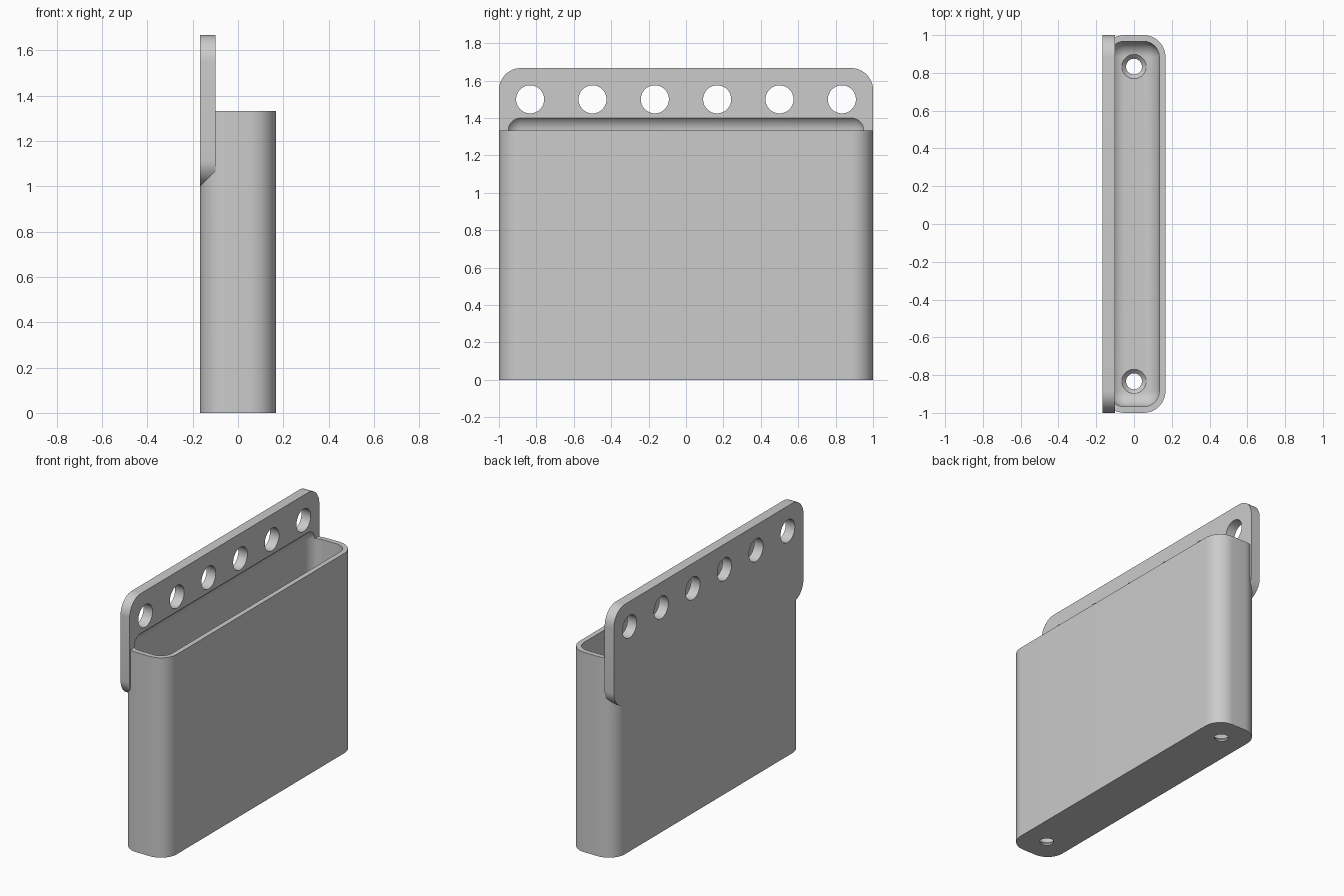
import bpy, bmesh
from mathutils import Matrix, Vector

if "Cube" in bpy.data.objects:
    bpy.data.objects.remove(bpy.data.objects["Cube"], do_unlink=True)

# Main dimensions
HALF_X, TOP, PLATE_TOP, PLATE_LOW = 0.167, 1.333, 1.667, 1.0
WALL, RADIUS, PLATE_X = 0.033, 0.117, -0.1
INNER = RADIUS - WALL

grey = bpy.data.materials.new("plain grey")
grey.use_nodes = True
colour = (0.6, 0.6, 0.6, 1)
grey.diffuse_color = colour
grey.node_tree.nodes["Principled BSDF"].inputs["Base Color"].default_value = colour


def to_object(name, bm):
    mesh = bpy.data.meshes.new(name)
    bm.normal_update()
    bm.to_mesh(mesh)
    bm.free()
    mesh.materials.append(grey)
    obj = bpy.data.objects.new(name, mesh)
    bpy.context.scene.collection.objects.link(obj)
    return obj


def rounded_box(name, low, high, radius, axis=None):
    """Box with edges along one axis rounded, or all edges if axis is None."""
    low, high = Vector(low), Vector(high)
    bm = bmesh.new()
    bmesh.ops.create_cube(bm, size=1)
    for v in bm.verts:
        v.co = (low + high) / 2 + v.co * (high - low)
    edges = [e for e in bm.edges
             if axis is None or abs((e.verts[0].co - e.verts[1].co)[axis]) > 1e-4]
    bmesh.ops.bevel(bm, geom=edges, offset=radius, segments=12,
                    profile=0.5, affect='EDGES', clamp_overlap=False)
    return to_object(name, bm)


def cone(name, centre, r1, r2, depth, axis='Z'):
    bm = bmesh.new()
    turn = Matrix.Rotation(1.5707963, 4, 'Y') if axis == 'X' else Matrix()
    bmesh.ops.create_cone(bm, cap_ends=True, segments=48, radius1=r1, radius2=r2,
                          depth=depth, matrix=Matrix.Translation(centre) @ turn)
    return to_object(name, bm)


def combine(target, tool, operation):
    mod = target.modifiers.new(operation.lower(), 'BOOLEAN')
    mod.operation, mod.solver, mod.object = operation, 'EXACT', tool
    bpy.context.view_layer.objects.active = target
    bpy.ops.object.modifier_apply(modifier=mod.name)
    bpy.data.objects.remove(tool, do_unlink=True)


# Tray body with the tall mounting plate on its -x side
holder = rounded_box("holder", (-HALF_X, -1, 0), (HALF_X, 1, TOP), RADIUS, axis=2)
plate = rounded_box("mounting_plate", (-HALF_X, -1, PLATE_LOW),
                    (PLATE_X, 1, PLATE_TOP), RADIUS, axis=0)
combine(holder, plate, 'UNION')

# Rounded pocket, which also scoops into the plate above the rim
pocket = rounded_box("pocket", (WALL - HALF_X, WALL - 1, WALL),
                     (HALF_X - WALL, 1 - WALL, TOP + INNER), INNER)
combine(holder, pocket, 'DIFFERENCE')

# Row of round holes through the plate
for i in range(6):
    y = (i - 2.5) / 3
    combine(holder, cone("plate_hole", (-0.13, y, 1.5), 0.075, 0.075, 0.2, 'X'), 'DIFFERENCE')

# Countersunk drain holes in the floor
for y in (-0.833, 0.833):
    combine(holder, cone("drain_hole", (0, y, 0.02), 0.042, 0.042, 0.2), 'DIFFERENCE')
    combine(holder, cone("countersink", (0, y, 0.03), 0.042, 0.08, 0.04), 'DIFFERENCE')

bpy.ops.object.select_all(action='DESELECT')
holder.select_set(True)
bpy.context.view_layer.objects.active = holder
bpy.ops.object.shade_smooth_by_angle(angle=0.6)
